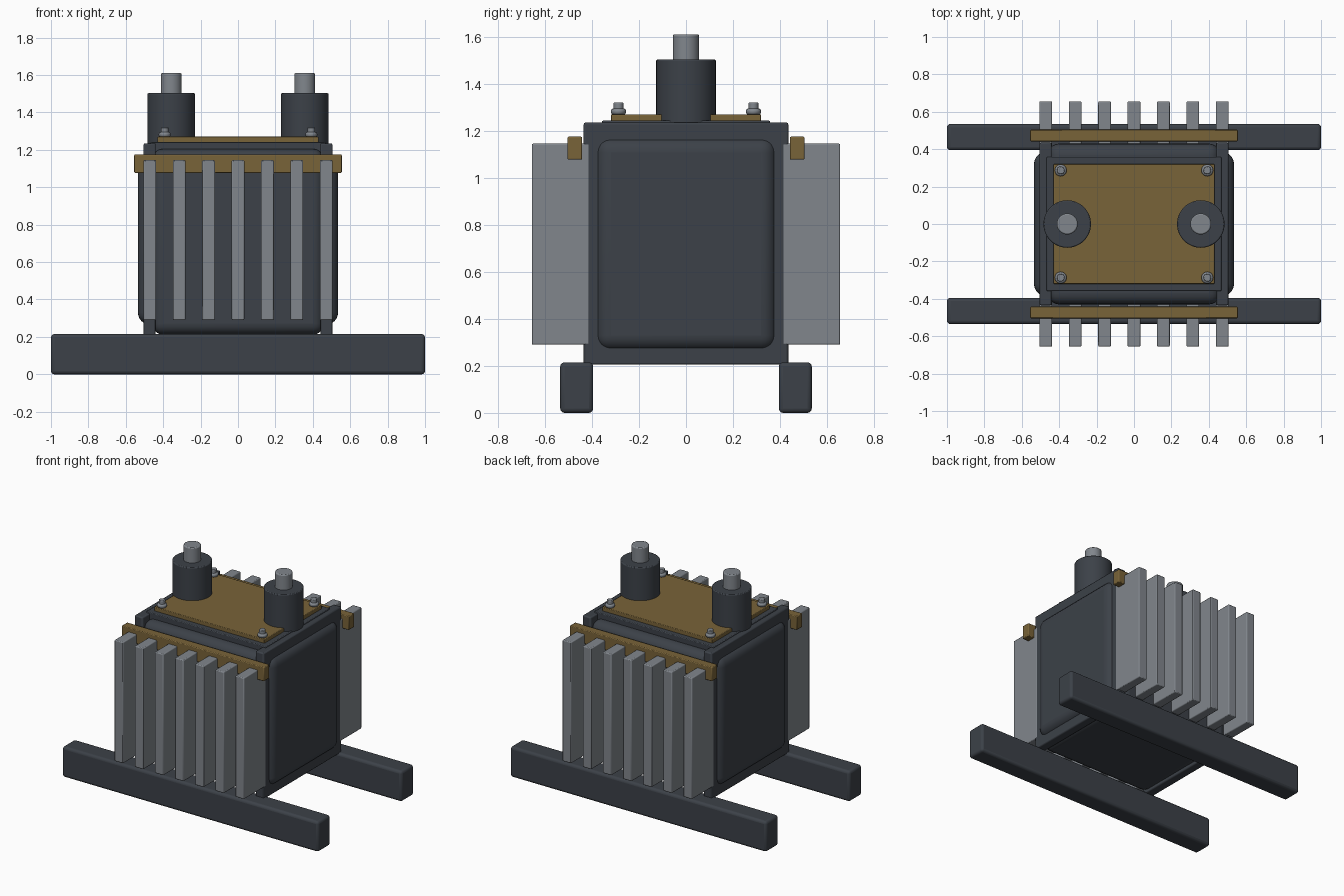
import bpy, math

if "Cube" in bpy.data.objects:
    bpy.data.objects.remove(bpy.data.objects["Cube"])


def material(name, rgb):
    m = bpy.data.materials.new(name)
    m.diffuse_color = (*rgb, 1)
    m.use_nodes = True
    m.node_tree.nodes["Principled BSDF"].inputs["Base Color"].default_value = m.diffuse_color
    return m


DARK = material("dark_slate_paint", (0.045, 0.053, 0.065))
BRASS = material("aged_brass", (0.19, 0.125, 0.04))
STEEL = material("pale_steel", (0.22, 0.24, 0.265))


def finish(ob, name, mat, bevel, segments):
    ob.name = name
    ob.data.materials.append(mat)
    if bevel:
        mod = ob.modifiers.new("Bevel", 'BEVEL')
        mod.width, mod.segments = bevel, segments
        mod.limit_method = 'ANGLE'
        mod.angle_limit = math.radians(40)
    bpy.ops.object.shade_smooth_by_angle(angle=math.radians(35))
    return ob


def box(name, lo, hi, mat, bevel=0.006, segments=2):
    bpy.ops.mesh.primitive_cube_add(size=1, location=[(a + b) / 2 for a, b in zip(lo, hi)])
    ob = bpy.context.object
    ob.scale = [b - a for a, b in zip(lo, hi)]
    bpy.ops.object.transform_apply(location=False, rotation=False, scale=True)
    return finish(ob, name, mat, bevel, segments)


def cylinder(name, x, y, z0, z1, r, mat, bevel=0.006, sides=48):
    bpy.ops.mesh.primitive_cylinder_add(vertices=sides, radius=r, depth=z1 - z0,
                                        location=(x, y, (z0 + z1) / 2))
    return finish(bpy.context.object, name, mat, bevel, 2)


def span(s, a, b):
    return (a, b) if s > 0 else (-b, -a)


# Tank core with rounded edges, lid step and brass cover
box("tank_core", (-0.46, -0.43, 0.212), (0.46, 0.43, 1.205), DARK, 0.06, 5)
box("lid_step", (-0.467, -0.358, 1.15), (0.467, 0.358, 1.243), DARK, 0.005)
box("brass_cover", (-0.43, -0.32, 1.235), (0.43, 0.32, 1.27), BRASS, 0.004)

for s, side in ((-1, "left"), (1, "right")):
    # End plate with bulging panel
    x0, x1 = span(s, 0.44, 0.505)
    box(f"end_plate_{side}", (x0, -0.435, 0.205), (x1, 0.435, 1.235), DARK, 0.008)
    x0, x1 = span(s, 0.40, 0.535)
    box(f"end_panel_{side}", (x0, -0.385, 0.265), (x1, 0.385, 1.172), DARK, 0.065, 6)
    # Terminal bushing and pin
    cylinder(f"bushing_{side}", s * 0.357, 0, 1.23, 1.503, 0.127, DARK)
    cylinder(f"terminal_pin_{side}", s * 0.357, 0, 1.49, 1.61, 0.056, STEEL, 0.007)

for s, side in ((-1, "front"), (1, "back")):
    # Base rail and brass clamp bar
    y0, y1 = span(s, 0.395, 0.535)
    box(f"base_rail_{side}", (-1, y0, 0), (1, y1, 0.215), DARK, 0.018, 3)
    y0, y1 = span(s, 0.442, 0.504)
    box(f"clamp_bar_{side}", (-0.555, y0, 1.077), (0.555, y1, 1.175), BRASS, 0.005)
    # Cooling fins
    y0, y1 = span(s, 0.41, 0.656)
    for i in range(7):
        x = (i - 3) * 0.1573
        box(f"cooling_fin_{side}_{i + 1}", (x - 0.034, y0, 0.29), (x + 0.034, y1, 1.145), STEEL)
    # Cover bolts
    for sx in (-1, 1):
        tag = f"{side}_{'left' if sx < 0 else 'right'}"
        cylinder(f"bolt_washer_{tag}", sx * 0.392, s * 0.287, 1.268, 1.295, 0.032, STEEL, 0.01, 24)
        cylinder(f"bolt_head_{tag}", sx * 0.392, s * 0.287, 1.285, 1.32, 0.021, STEEL, 0.004, 24)
